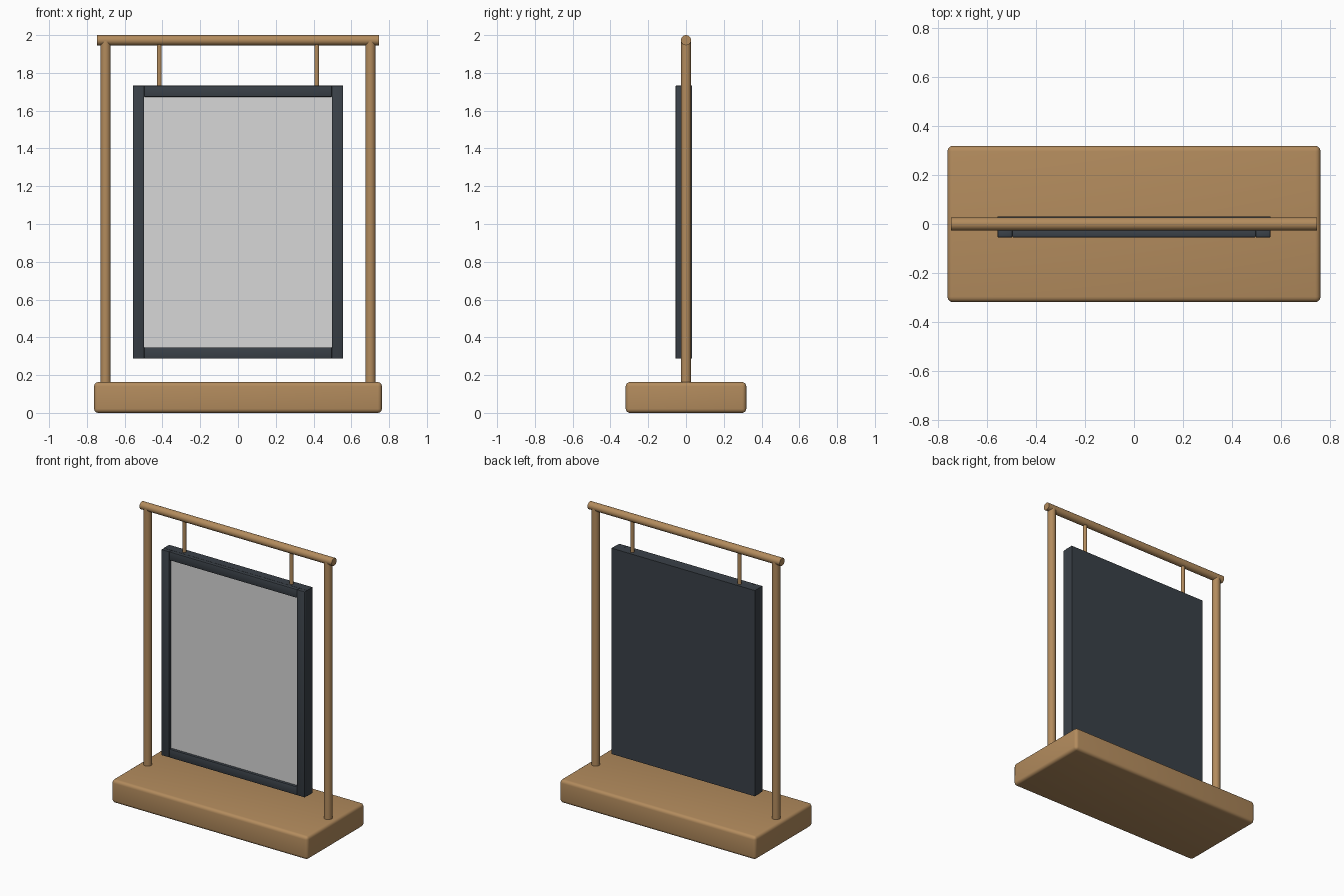
import bpy
import math

if "Cube" in bpy.data.objects:
    bpy.data.objects.remove(bpy.data.objects["Cube"])


def material(name, rgb):
    m = bpy.data.materials.new(name)
    m.diffuse_color = (*rgb, 1)
    m.use_nodes = True
    m.node_tree.nodes["Principled BSDF"].inputs["Base Color"].default_value = m.diffuse_color
    return m


WOOD = material("warm wood", (0.45, 0.26, 0.11))
DARK = material("dark slate", (0.042, 0.052, 0.064))
GREY = material("light grey", (0.68, 0.68, 0.68))


def box(name, lo, hi, mat, bevel=0.0, segments=2):
    """Box between two corners, with optional rounded edges."""
    centre = [(a + b) / 2 for a, b in zip(lo, hi)]
    bpy.ops.mesh.primitive_cube_add(size=1, location=centre)
    ob = bpy.context.object
    ob.name = name
    ob.scale = [b - a for a, b in zip(lo, hi)]
    bpy.ops.object.transform_apply(location=False, rotation=False, scale=True)
    ob.data.materials.append(mat)
    if bevel:
        mod = ob.modifiers.new("rounded edges", "BEVEL")
        mod.width = bevel
        mod.segments = segments
        bpy.ops.object.modifier_apply(modifier=mod.name)
        bpy.ops.object.shade_smooth_by_angle(angle=math.radians(35))
    return ob


def rod(name, radius, length, centre, rotation=(0, 0, 0)):
    """Smooth round wooden rod."""
    bpy.ops.mesh.primitive_cylinder_add(vertices=32, radius=radius, depth=length,
                                        location=centre, rotation=rotation)
    ob = bpy.context.object
    ob.name = name
    ob.data.materials.append(WOOD)
    bpy.ops.object.shade_smooth_by_angle(angle=math.radians(35))
    return ob


# Base block
box("base", (-0.762, -0.319, 0), (0.762, 0.319, 0.163), WOOD, 0.022, 4)

# Crossbar
rod("crossbar", 0.027, 1.494, (0, 0, 1.973), (0, math.pi / 2, 0))

# Board behind the frame, and the pale display sheet on it
box("back_board", (-0.557, -0.028, 0.287), (0.557, 0.031, 1.733), DARK)
box("display_sheet", (-0.498, -0.036, 0.345), (0.498, -0.028, 1.675), GREY)

# Paired uprights, hangers and frame stiles
for side, s in (("left", -1), ("right", 1)):
    rod(side + "_post", 0.027, 1.82, (s * 0.701, 0, 1.06))
    rod(side + "_hanger", 0.013, 0.25, (s * 0.417, 0, 1.845))
    x0, x1 = sorted((s * 0.497, s * 0.557))
    box(side + "_stile", (x0, -0.055, 0.287), (x1, -0.026, 1.733), DARK, 0.004)

# Frame rails
for name, z in (("bottom_rail", 0.287), ("top_rail", 1.673)):
    box(name, (-0.497, -0.055, z), (0.497, -0.026, z + 0.06), DARK, 0.004)
